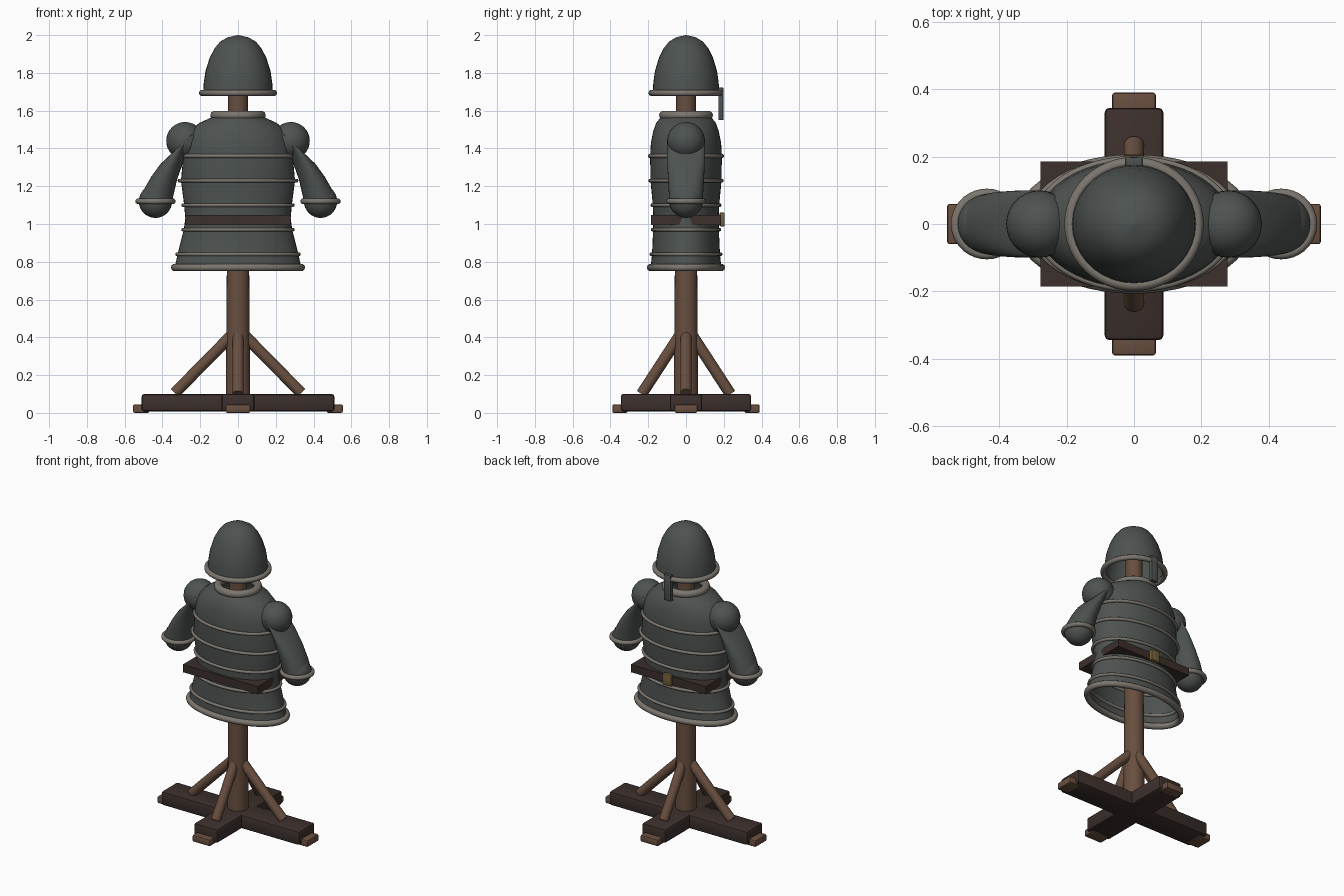
import bpy, bmesh
from math import cos, sin, pi, radians
from mathutils import Vector

if "Cube" in bpy.data.objects:
    bpy.data.objects.remove(bpy.data.objects["Cube"])


def material(name, rgb):
    m = bpy.data.materials.new(name)
    m.diffuse_color = (*rgb, 1)
    m.use_nodes = True
    m.node_tree.nodes["Principled BSDF"].inputs["Base Color"].default_value = m.diffuse_color
    return m


STEEL = material("steel", (0.075, 0.085, 0.082))
TRIM = material("trim", (0.20, 0.18, 0.155))
WOOD = material("wood", (0.14, 0.078, 0.05))
DARK = material("dark_wood", (0.045, 0.029, 0.025))
BRASS = material("brass", (0.18, 0.12, 0.04))


def finish(name, bm, mat, angle=40):
    bmesh.ops.recalc_face_normals(bm, faces=bm.faces[:])
    mesh = bpy.data.meshes.new(name)
    bm.to_mesh(mesh)
    bm.free()
    mesh.materials.append(mat)
    ob = bpy.data.objects.new(name, mesh)
    bpy.context.collection.objects.link(ob)
    bpy.ops.object.select_all(action='DESELECT')
    ob.select_set(True)
    bpy.context.view_layer.objects.active = ob
    bpy.ops.object.shade_smooth_by_angle(angle=radians(angle))
    return ob


def bridge(bm, a, b):
    for i in range(len(a)):
        j = (i + 1) % len(a)
        bm.faces.new((a[i], a[j], b[j], b[i]))


def loft(name, rings, mat, n=40, cap=False):
    """Stack of elliptical rings (x, z, rx, ry, tilt about y)."""
    bm = bmesh.new()
    loops = []
    for x, z, rx, ry, tilt in rings:
        loops.append([bm.verts.new((x + rx * cos(t) * cos(tilt), ry * sin(t),
                                    z - rx * cos(t) * sin(tilt)))
                      for t in (2 * pi * i / n for i in range(n))])
    for a, b in zip(loops, loops[1:]):
        bridge(bm, a, b)
    if cap:
        bm.faces.new(loops[-1])
    return finish(name, bm, mat, 60)


def hoop(name, x, z, rx, ry, r, mat, n=48, m=10):
    """Elliptical ring of constant thickness."""
    bm = bmesh.new()
    loops = []
    for i in range(n):
        t = 2 * pi * i / n
        out = Vector((cos(t) / rx, sin(t) / ry, 0)).normalized()
        c = Vector((x + rx * cos(t), ry * sin(t), z))
        loops.append([bm.verts.new(c + out * r * cos(u) + Vector((0, 0, r * sin(u))))
                      for u in (2 * pi * k / m for k in range(m))])
    for i in range(n):
        bridge(bm, loops[i], loops[(i + 1) % n])
    return finish(name, bm, mat, 60)


def box(name, lo, hi, mat, bevel=0.0):
    bm = bmesh.new()
    bmesh.ops.create_cube(bm, size=1)
    for v in bm.verts:
        v.co = [lo[k] + (v.co[k] + 0.5) * (hi[k] - lo[k]) for k in range(3)]
    if bevel:
        bmesh.ops.bevel(bm, geom=bm.edges[:], offset=bevel, segments=2,
                        profile=0.5, affect='EDGES')
    return finish(name, bm, mat, 30)


def rod(name, p, q, r1, r2, mat, n=20):
    p, q = Vector(p), Vector(q)
    bm = bmesh.new()
    bmesh.ops.create_cone(bm, cap_ends=True, segments=n, radius1=r1, radius2=r2,
                          depth=(q - p).length)
    rot = (q - p).to_track_quat('Z', 'Y')
    for v in bm.verts:
        v.co = rot @ v.co + (p + q) / 2
    return finish(name, bm, mat)


def ball(name, c, r, mat):
    bm = bmesh.new()
    bmesh.ops.create_uvsphere(bm, u_segments=28, v_segments=16, radius=r)
    bmesh.ops.translate(bm, vec=c, verts=bm.verts[:])
    return finish(name, bm, mat, 60)


# Crossed base beams with small end feet
box("base_beam_x", (-0.51, -0.085, 0.008), (0.51, 0.085, 0.1), DARK, 0.014)
box("base_beam_y", (-0.087, -0.345, 0.008), (0.087, 0.345, 0.101), DARK, 0.014)
for s in (-1, 1):
    side = "right" if s > 0 else "left"
    end = "back" if s > 0 else "front"
    xs = sorted((s * 0.47, s * 0.555))
    ys = sorted((s * 0.31, s * 0.39))
    box(f"foot_{side}", (xs[0], -0.06, 0), (xs[1], 0.06, 0.045), WOOD, 0.008)
    box(f"foot_{end}", (-0.065, ys[0], 0), (0.065, ys[1], 0.045), WOOD, 0.008)
    # Diagonal braces
    rod(f"brace_{side}", (s * 0.335, 0, 0.105), (s * 0.03, 0, 0.415), 0.03, 0.03, WOOD)
    rod(f"brace_{end}", (0, s * 0.235, 0.1), (0, s * 0.03, 0.415), 0.03, 0.03, WOOD)

# Post and hidden shoulder crossbar
rod("post", (0, 0, 0.06), (0, 0, 1.78), 0.065, 0.051, WOOD, 24)
box("shoulder_bar", (-0.352, -0.034, 1.43), (0.352, 0.034, 1.497), WOOD)

# Torso shell, open below, with banding hoops
torso = [(0.77, .335, .187), (0.84, .32, .18), (0.97, .287, .174), (1.03, .279, .173),
         (1.10, .285, .176), (1.23, .302, .188), (1.36, .290, .19), (1.43, .282, .186),
         (1.49, .258, .174), (1.535, .205, .158), (1.56, .15, .138), (1.575, .12, .118)]
loft("torso_shell", [(0, z, a, b, 0) for z, a, b in torso], STEEL, 48)
for i, (z, a, b) in enumerate([(0.84, .322, .183), (0.97, .29, .176), (1.10, .29, .178),
                               (1.23, .31, .19), (1.36, .293, .192)]):
    hoop(f"torso_band_{i + 1}", 0, z, a, b, 0.01, TRIM)
hoop("hem_rim", 0, 0.77, 0.335, 0.187, 0.02, TRIM)
hoop("collar", 0, 1.575, 0.122, 0.118, 0.025, TRIM)

# Belt and buckle
box("belt", (-0.277, -0.186, 0.996), (0.277, 0.186, 1.047), DARK)
box("buckle", (-0.032, 0.178, 0.988), (0.032, 0.205, 1.06), BRASS, 0.004)

# Curved sleeves with rounded ends and cuffs
for s in (-1, 1):
    side = "right" if s > 0 else "left"
    path = [(.28, 1.44, .1, .1, -.75), (.328, 1.375, .098, .1, -.6),
            (.372, 1.295, .096, .098, -.46), (.41, 1.21, .092, .094, -.3),
            (.437, 1.12, .088, .088, 0)]
    loft(f"sleeve_{side}", [(s * x, z, a, b, -s * t) for x, z, a, b, t in
                            [(p[0], p[1], p[2], p[3], p[4]) for p in path]], STEEL, 32)
    ball(f"shoulder_{side}", (s * .28, 0, 1.44), 0.1, STEEL)
    ball(f"sleeve_end_{side}", (s * .437, 0, 1.12), 0.088, STEEL)
    hoop(f"cuff_{side}", s * .437, 1.12, 0.092, 0.09, 0.015, TRIM, 36)

# Helmet dome, brim and nose guard
dome = [(1.69, .185), (1.75, .181), (1.81, .172), (1.88, .15), (1.93, .124),
        (1.965, .095), (1.988, .055), (1.998, .012), (2.0, .002)]
loft("helmet_dome", [(0, z, r, r * 0.955, 0) for z, r in dome], STEEL, 36, True)
hoop("helmet_brim", 0, 1.694, 0.19, 0.182, 0.017, TRIM)
box("nose_guard", (-0.025, 0.172, 1.55), (0.025, 0.198, 1.722), STEEL, 0.003)
